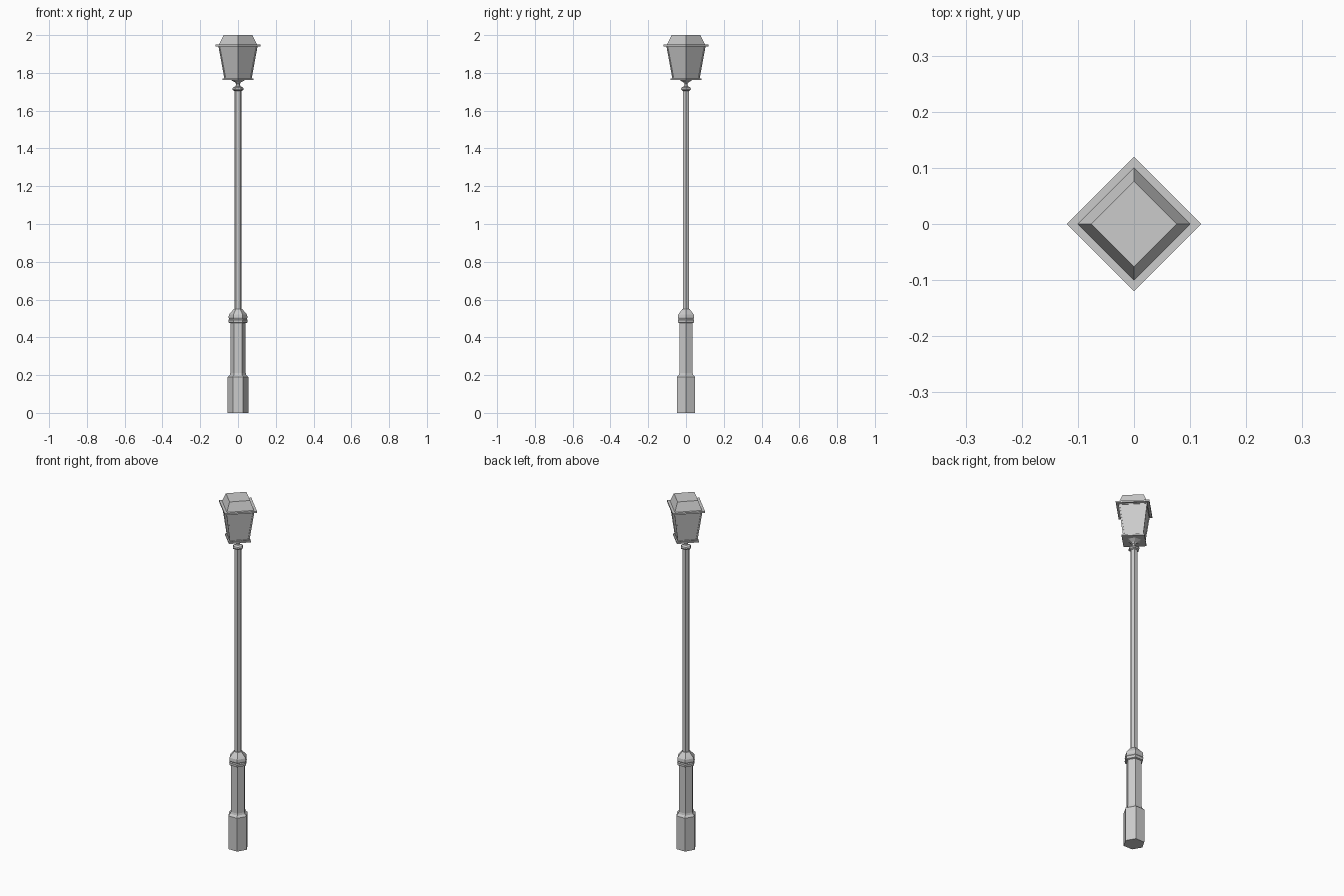
import bpy, bmesh, math

if "Cube" in bpy.data.objects:
    bpy.data.objects.remove(bpy.data.objects["Cube"])


def lathe(name, profile, sides):
    """Flat-sided solid from (radius, z) rings, first corner on +x, capped ends."""
    bm = bmesh.new()
    rings = [[bm.verts.new((r * math.cos(2 * math.pi * i / sides),
                            r * math.sin(2 * math.pi * i / sides), z))
              for i in range(sides)] for r, z in profile]
    for a, b in zip(rings, rings[1:]):
        for i in range(sides):
            j = (i + 1) % sides
            bm.faces.new((a[i], a[j], b[j], b[i]))
    bm.faces.new(rings[0][::-1])
    bm.faces.new(rings[-1])
    me = bpy.data.meshes.new(name)
    bm.to_mesh(me)
    bm.free()
    ob = bpy.data.objects.new(name, me)
    bpy.context.collection.objects.link(ob)
    return ob


# Hexagonal pedestal with its plinth, shaft and collar
lathe("pedestal", [(0.055, 0), (0.055, 0.19), (0.044, 0.2), (0.041, 0.21),
                   (0.041, 0.475), (0.049, 0.478), (0.05, 0.492), (0.046, 0.497),
                   (0.05, 0.505), (0.048, 0.52), (0.04, 0.53), (0.022, 0.55)], 6)

# Slim pole with ring, neck and flare under the lantern
lathe("pole", [(0.019, 0.545), (0.019, 1.705), (0.028, 1.709), (0.03, 1.716),
               (0.026, 1.723), (0.013, 1.729), (0.01, 1.742), (0.016, 1.75),
               (0.037, 1.762), (0.037, 1.766)], 6)

# Square lantern, corners on the axes
lathe("lantern_base", [(0.082, 1.762), (0.082, 1.77)], 4)
body = lathe("lantern_body", [(0.072, 1.768), (0.104, 1.943)], 4)
lathe("lantern_eave", [(0.12, 1.941), (0.12, 1.95)], 4)
lathe("lantern_roof", [(0.101, 1.949), (0.076, 2.0)], 4)

# Recessed glass panes leave a frame around each side
bm = bmesh.new()
bm.from_mesh(body.data)
sides = [f for f in bm.faces if abs(f.normal.z) < 0.9]
bm.normal_update()
bmesh.ops.inset_individual(bm, faces=sides, thickness=0.01, depth=0)
bmesh.ops.inset_individual(bm, faces=sides, thickness=0.0005, depth=-0.003)
bm.to_mesh(body.data)
bm.free()
